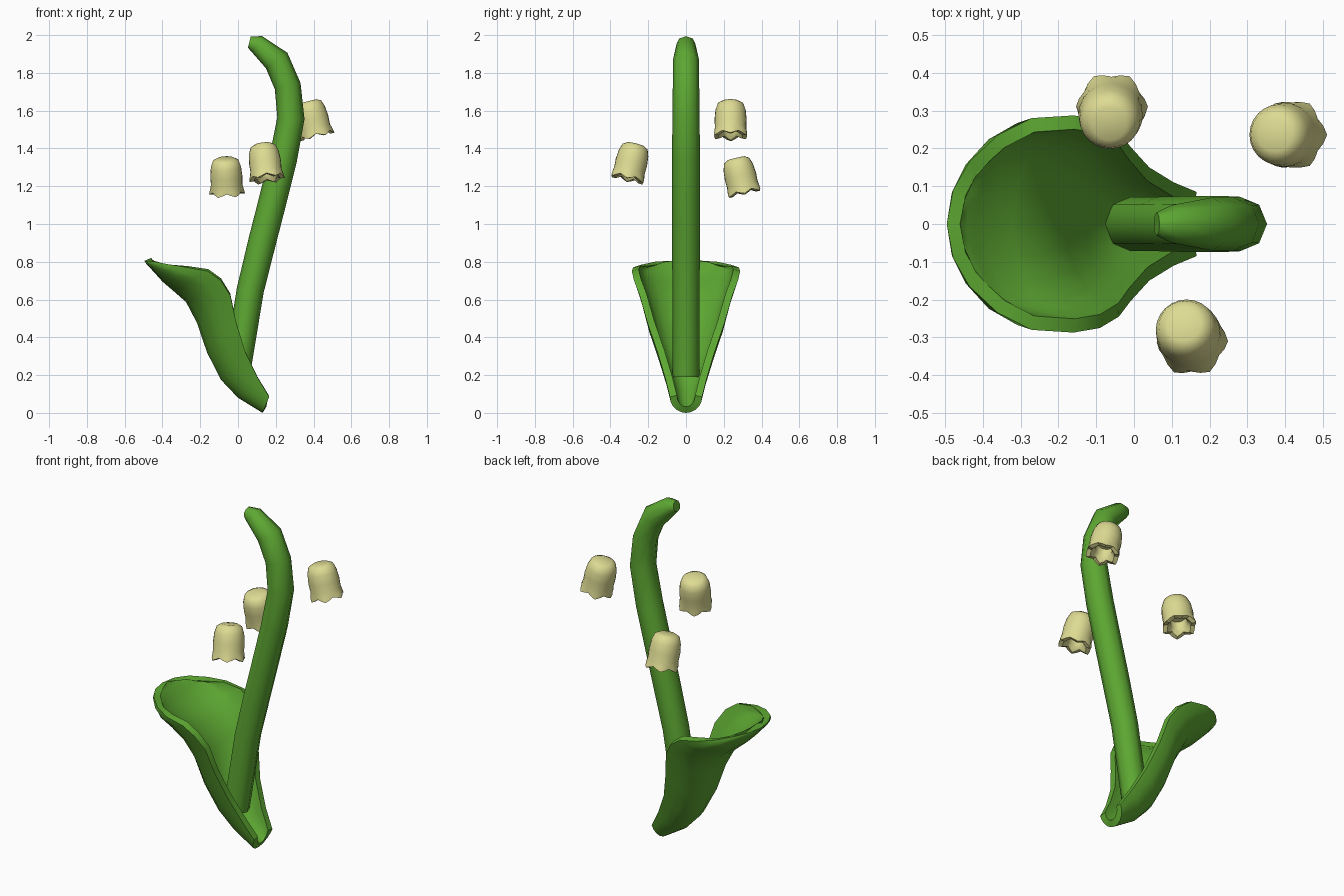
import bpy, bmesh, math
from mathutils import Vector

if "Cube" in bpy.data.objects:
    bpy.data.objects.remove(bpy.data.objects["Cube"])


def material(name, rgb):
    m = bpy.data.materials.new(name)
    m.diffuse_color = (*rgb, 1)
    m.use_nodes = True
    m.node_tree.nodes["Principled BSDF"].inputs["Base Color"].default_value = m.diffuse_color
    return m


GREEN = material("leaf green", (0.11, 0.39, 0.032))
CREAM = material("pale cream", (0.73, 0.71, 0.29))


def make_object(name, verts, faces, mat, angle, fix_normals=True):
    me = bpy.data.meshes.new(name)
    me.from_pydata(verts, [], faces)
    if fix_normals:
        bm = bmesh.new()
        bm.from_mesh(me)
        bmesh.ops.recalc_face_normals(bm, faces=bm.faces)
        bm.to_mesh(me)
        bm.free()
    me.materials.append(mat)
    ob = bpy.data.objects.new(name, me)
    bpy.context.collection.objects.link(ob)
    bpy.ops.object.select_all(action='DESELECT')
    ob.select_set(True)
    bpy.context.view_layer.objects.active = ob
    if angle:
        bpy.ops.object.shade_smooth_by_angle(angle=math.radians(angle))
    return ob


def bridge(rings, n):
    return [(i * n + j, i * n + (j + 1) % n, (i + 1) * n + (j + 1) % n, (i + 1) * n + j)
            for i in range(rings - 1) for j in range(n)]


# Stem: eight-sided tube along a hooked path (x, z, radius)
path = [(-0.01, 0.19, .072), (0.065, 0.65, .072), (0.13, 0.915, .074), (0.175, 1.09, .074),
        (0.238, 1.34, .074), (0.28, 1.56, .072), (0.263, 1.73, .07), (0.205, 1.865, .07),
        (0.10, 1.953, .05), (0.06, 1.963, .031)]
N = 8
verts = []
for i, (x, z, r) in enumerate(path):
    a, b = path[max(i - 1, 0)], path[min(i + 1, len(path) - 1)]
    t = Vector((b[0] - a[0], 0, b[1] - a[1])).normalized()
    side = Vector((t.z, 0, -t.x))
    if i == 0:
        side = Vector((1, 0, 0))
    for j in range(N):
        ang = 2 * math.pi * j / N
        verts.append(Vector((x, 0, z)) + side * r * math.cos(ang) + Vector((0, r * math.sin(ang), 0)))
faces = bridge(len(path), N)
faces += [tuple(range(N)), tuple(range(len(verts) - N, len(verts)))]
make_object("stem", verts, faces, GREEN, 46)

# Leaf: U-shaped sections between a back spine and the rim (spine x, z, rim x, y, z)
sections = [(.13, .0, .165, .085, .085), (0, .08, .105, .11, .185), (-.09, .175, .04, .15, .32),
            (-.164, .32, -.01, .205, .48), (-.217, .476, -.04, .245, .62),
            (-.275, .587, -.09, .275, .70), (-.345, .648, -.16, .287, .75),
            (-.40, .695, -.27, .28, .77), (-.44, .74, -.36, .235, .785),
            (-.468, .77, -.435, .165, .80), (-.487, .79, -.478, .09, .805)]
M = 10
verts, faces = [], []
for sx, sz, rx, ry, rz in sections:
    for j in range(M + 1):
        a = math.pi * (j / M - 0.5)
        k = 1 - math.cos(a)
        verts.append((sx + (rx - sx) * k, ry * math.sin(a), sz + (rz - sz) * k))
for i in range(len(sections) - 1):
    for j in range(M):
        p, q = i * (M + 1) + j, (i + 1) * (M + 1) + j
        faces.append((p, q, q + 1, p + 1))
tip, last = len(verts), (len(sections) - 1) * (M + 1)
verts.append((-.495, 0, .805))
faces += [(last + j, tip, last + j + 1) for j in range(M)]
leaf = make_object("leaf", verts, faces, GREEN, 0, fix_normals=False)
mod = leaf.modifiers.new("thickness", 'SOLIDIFY')
mod.thickness = 0.038
mod.offset = -1
bpy.ops.object.modifier_apply(modifier=mod.name)
bpy.ops.object.shade_smooth_by_angle(angle=math.radians(40))

# Bell flowers: lathed profile (radius, height, lobe wave) with scalloped lip and hollow
profile = [(.045, .098, 0), (.068, .085, 0), (.080, .05, 0), (.085, 0, 0), (.083, -.045, 0),
           (.088, -.07, .4), (.090, -.088, 1), (.066, -.088, 1), (.046, -.065, .5), (.042, -.02, 0)]
S = 24


def bell(name, centre, up):
    rot = Vector((0, 0, 1)).rotation_difference(Vector(up).normalized())
    vs = []
    for r, h, w in profile:
        for j in range(S):
            a = 2 * math.pi * j / S
            lobe = w * math.cos(6 * a)
            rr = r + .005 * lobe
            vs.append(rot @ Vector((rr * math.cos(a), rr * math.sin(a), h - .009 * lobe)) + Vector(centre))
    fs = bridge(len(profile), S)
    fs += [tuple(range(S)), tuple(range(len(vs) - S, len(vs)))]
    make_object(name, vs, fs, CREAM, 45)


bell("lower_bell_flower", (-.062, .288, 1.253), (-.04, -.24, 1))
bell("middle_bell_flower", (.143, -.289, 1.327), (-.12, .24, 1))
bell("upper_bell_flower", (.395, .236, 1.555), (-.25, 0, 1))
